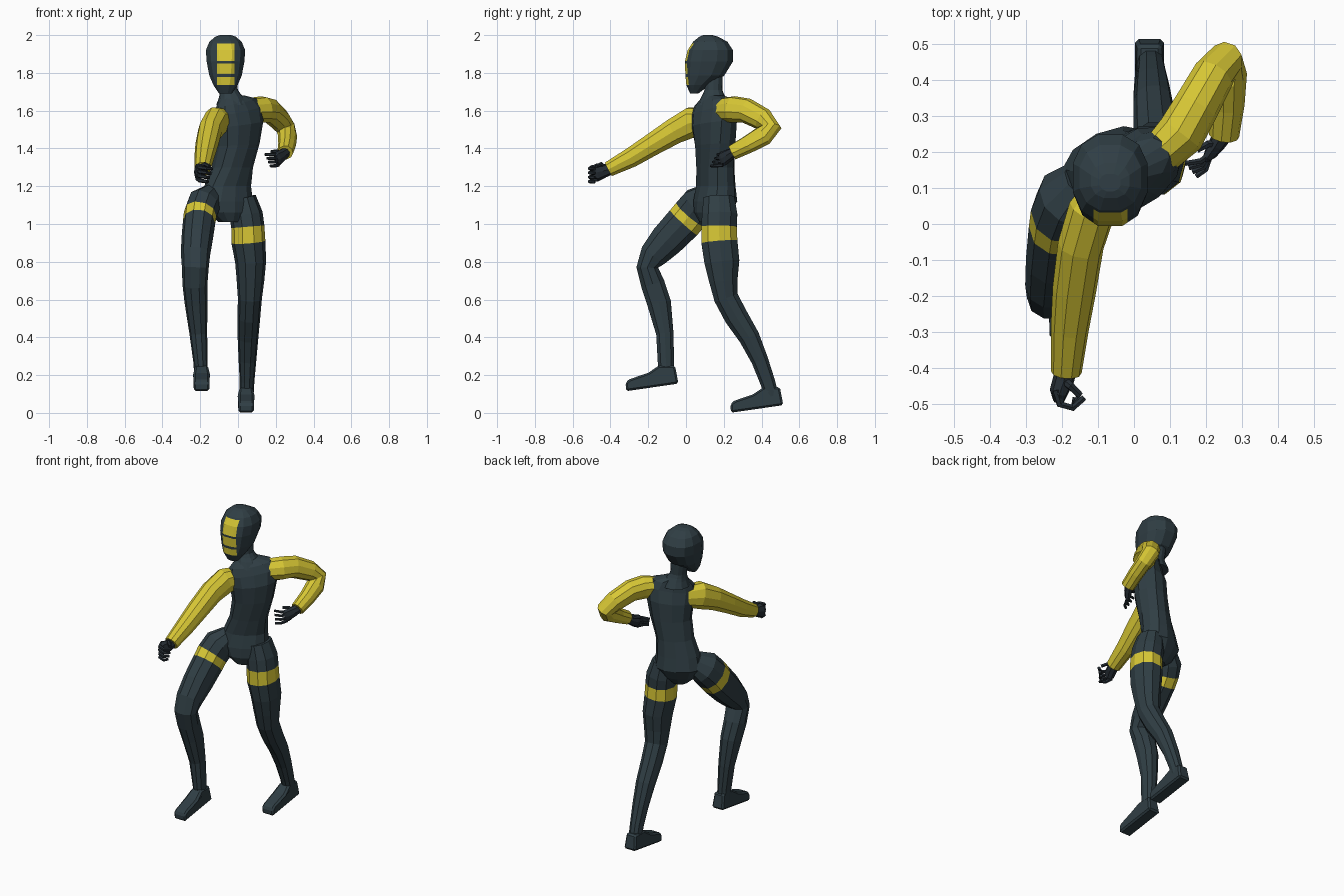
import bpy, bmesh, math
from mathutils import Vector as V


def material(name, rgb):
    m = bpy.data.materials.new(name)
    m.diffuse_color = (*rgb, 1)
    return m


SUIT = material("dark slate suit", (0.029, 0.048, 0.058))
YELLOW = material("yellow", (0.68, 0.57, 0.035))
GLOVE = material("dark glove", (0.020, 0.028, 0.036))


def finish(name, bm, mats):
    bmesh.ops.recalc_face_normals(bm, faces=bm.faces)
    me = bpy.data.meshes.new(name)
    bm.to_mesh(me)
    bm.free()
    for m in mats:
        me.materials.append(m)
    ob = bpy.data.objects.new(name, me)
    bpy.context.collection.objects.link(ob)
    return ob


def loft(rings, sides=12, power=0.9, start=0.0, band=None):
    """Skin rings given as (centre, half-axis u, half-axis v)."""
    bm = bmesh.new()
    loops = []
    for c, u, v in rings:
        loop = []
        for i in range(sides):
            a = 2 * math.pi * (i + start) / sides
            ca, sa = math.cos(a), math.sin(a)
            ca = math.copysign(abs(ca) ** power, ca)
            sa = math.copysign(abs(sa) ** power, sa)
            loop.append(bm.verts.new(c + u * ca + v * sa))
        loops.append(loop)
    for k, (a, b) in enumerate(zip(loops, loops[1:])):
        for i in range(sides):
            j = (i + 1) % sides
            f = bm.faces.new((a[i], a[j], b[j], b[i]))
            f.material_index = 1 if k == band else 0
    bm.faces.new(loops[0])
    bm.faces.new(loops[-1])
    return bm


def limb(name, pts, ref, mats, sides=10, band=None):
    """Tube along points (x, y, z, radius along ref, radius across)."""
    rings = []
    for i, p in enumerate(pts):
        c = V(p[:3])
        t = (V(pts[min(i + 1, len(pts) - 1)][:3]) - V(pts[max(i - 1, 0)][:3])).normalized()
        u = (V(ref) - t * V(ref).dot(t)).normalized()
        rings.append((c, u * p[3], t.cross(u) * p[4]))
    return finish(name, loft(rings, sides, 0.93, 0, band), mats)


def finger(name, pts, r=0.010):
    n = len(pts)
    limb(name, [(*p, r * (1 - 0.35 * i / n), r * (1 - 0.35 * i / n)) for i, p in enumerate(pts)],
         (0.1, 0.05, 1), [GLOVE], 6)


# Torso: twisted, shoulders turned and tilted (z, cx, cy, half width, half depth, yaw, tilt)
torso = [(1.01, -.05, .13, .05, .06, 25, 0), (1.06, -.055, .14, .11, .09, 25, 0),
         (1.12, -.06, .155, .145, .105, 25, 0), (1.20, -.055, .158, .130, .092, 28, 0),
         (1.30, -.030, .155, .112, .092, 33, 0), (1.42, -.002, .155, .122, .096, 38, .06),
         (1.53, .006, .150, .140, .098, 40, .12), (1.60, .004, .145, .150, .078, 40, .18),
         (1.645, -.008, .142, .125, .064, 40, .18), (1.675, -.03, .142, .065, .05, 38, .1)]
rings = []
for z, x, y, w, d, yaw, tilt in torso:
    a = math.radians(yaw)
    rings.append((V((x, y, z)), V((math.cos(a), math.sin(a), tilt)) * w,
                  V((-math.sin(a), math.cos(a), 0)) * d))
finish("torso", loft(rings), [SUIT])

# Neck with flared collar
neck = [(1.63, -.03, .085), (1.67, -.035, .066), (1.69, -.042, .055), (1.71, -.048, .047), (1.80, -.058, .050)]
finish("neck", loft([(V((x, .145, z)), V((r, 0, 0)), V((0, r, 0))) for z, x, r in neck]), [SUIT])

# Head: rings (z, half width, front y, back y)
head = [(1.69, .035, .022, .065), (1.735, .066, .000, .125), (1.785, .088, -.006, .205),
        (1.86, .103, -.010, .252), (1.92, .107, .005, .252), (1.965, .088, .035, .222),
        (1.992, .055, .07, .17), (2.0, .030, .09, .14)]
bm = loft([(V((-.066, (f + b) / 2, z)), V((w, 0, 0)), V((0, (b - f) / 2, 0))) for z, w, f, b in head],
          12, 0.85, 0.5)
# Yellow face panels, cut into the head
rows = [(1.862, 1.955), (1.793, 1.849), (1.737, 1.777)]
left, right = -.112, -.018
for x in (left, right):
    bmesh.ops.bisect_plane(bm, geom=bm.verts[:] + bm.edges[:] + bm.faces[:],
                           plane_co=(x, 0, 0), plane_no=(1, 0, 0))
for z in [z for row in rows for z in row]:
    bmesh.ops.bisect_plane(bm, geom=bm.verts[:] + bm.edges[:] + bm.faces[:],
                           plane_co=(0, 0, z), plane_no=(0, 0, 1))
for f in bm.faces:
    c = f.calc_center_median()
    if left < c.x < right and c.y < .09 and any(a < c.z < b for a, b in rows):
        f.material_index = 1
finish("head", bm, [SUIT, YELLOW])

# Sleeves: one reaching forward, one bent back
limb("forward_arm", [(-.07, .11, 1.55, .055, .065), (-.118, .035, 1.54, .066, .083),
                     (-.148, -.06, 1.493, .064, .072), (-.165, -.18, 1.42, .061, .062),
                     (-.178, -.29, 1.352, .053, .055), (-.188, -.41, 1.29, .043, .042)],
     (1, 0, 0), [YELLOW])
limb("bent_arm", [(.075, .195, 1.605, .055, .065), (.13, .25, 1.607, .066, .07),
                  (.17, .32, 1.60, .062, .066), (.22, .41, 1.553, .058, .06),
                  (.252, .45, 1.508, .053, .055), (.262, .41, 1.468, .048, .056),
                  (.260, .33, 1.422, .045, .048), (.250, .245, 1.378, .042, .040)],
     (-.042, .0144, -.0216), [YELLOW])

# Legs with thigh bands
limb("front_leg", [(-.14, .12, 1.15, .06, .07), (-.18, .07, 1.105, .09, .10),
                   (-.200, .025, 1.052, .088, .102), (-.206, -.012, 1.008, .086, .102),
                   (-.217, -.10, .915, .083, .095), (-.225, -.172, .835, .077, .078),
                   (-.226, -.205, .77, .071, .060), (-.228, -.175, .68, .066, .066),
                   (-.222, -.142, .58, .060, .066), (-.210, -.112, .42, .047, .048),
                   (-.198, -.106, .26, .037, .045), (-.195, -.10, .17, .037, .042)],
     (1, 0, 0), [SUIT, YELLOW], band=2)
limb("back_leg", [(.025, .175, 1.14, .07, .085), (.043, .178, 1.05, .088, .098),
                  (.052, .175, .985, .088, .098), (.055, .177, .905, .090, .100),
                  (.067, .190, .80, .082, .097), (.066, .198, .70, .073, .079),
                  (.063, .212, .61, .064, .067), (.058, .265, .51, .060, .066),
                  (.053, .335, .40, .055, .058), (.050, .390, .28, .047, .047),
                  (.048, .430, .17, .039, .042), (.045, .455, .09, .037, .038)],
     (1, 0, 0), [SUIT, YELLOW], band=2)


# Feet: side profile extruded across and bevelled
def foot(name, x, dy, dz):
    prof = [(-.04, .155), (-.058, .25), (-.145, .25), (-.2, .212), (-.3, .178), (-.32, .16), (-.317, .115)]
    bm = bmesh.new()
    sides = []
    for s in (-1, 1):
        sides.append([bm.verts.new((x + s * (.034 if z > .23 else .041), y + dy, z + dz)) for y, z in prof])
    bm.faces.new(sides[0])
    bm.faces.new(sides[1])
    for i in range(len(prof)):
        j = (i + 1) % len(prof)
        bm.faces.new((sides[0][i], sides[0][j], sides[1][j], sides[1][i]))
    ob = finish(name, bm, [SUIT])
    mod = ob.modifiers.new("soft edge", "BEVEL")
    mod.width, mod.segments = .01, 1


foot("front_foot", -.193, 0, 0)
foot("back_foot", .043, .555, -.114)

# Forward hand: loosely curled
limb("forward_palm", [(-.187, -.395, 1.292, .03, .03), (-.195, -.43, 1.283, .03, .036),
                      (-.208, -.465, 1.275, .026, .046), (-.208, -.49, 1.27, .016, .038)],
     (1, 0, 0), [GLOVE], 8)
for i in range(4):
    z = 1.308 - .023 * i
    finger("forward_finger", [(-.215, -.46, z), (-.205, -.50, z - .008), (-.17, -.510, z - .014),
                              (-.138 - .008 * i, -.482, z - .016)], .012)
finger("forward_thumb", [(-.20, -.43, 1.295), (-.175, -.45, 1.318), (-.15, -.475, 1.305)], .013)

# Bent arm's hand: fingers spread
limb("bent_palm", [(.250, .255, 1.380, .028, .028), (.232, .225, 1.362, .034, .024),
                   (.212, .195, 1.346, .040, .018), (.202, .183, 1.340, .032, .012)],
     (0, 0, 1), [GLOVE], 8)
for i in range(4):
    z = 1.372 - .02 * i
    finger("bent_finger", [(.212, .195, z), (.186 + .004 * i, .175 - .008 * i, z - .004),
                           (.142 + .010 * i, .168 - .012 * i, z - .004)], .010)
finger("bent_thumb", [(.235, .225, 1.37), (.205, .222, 1.385), (.175, .205, 1.382)], .012)
